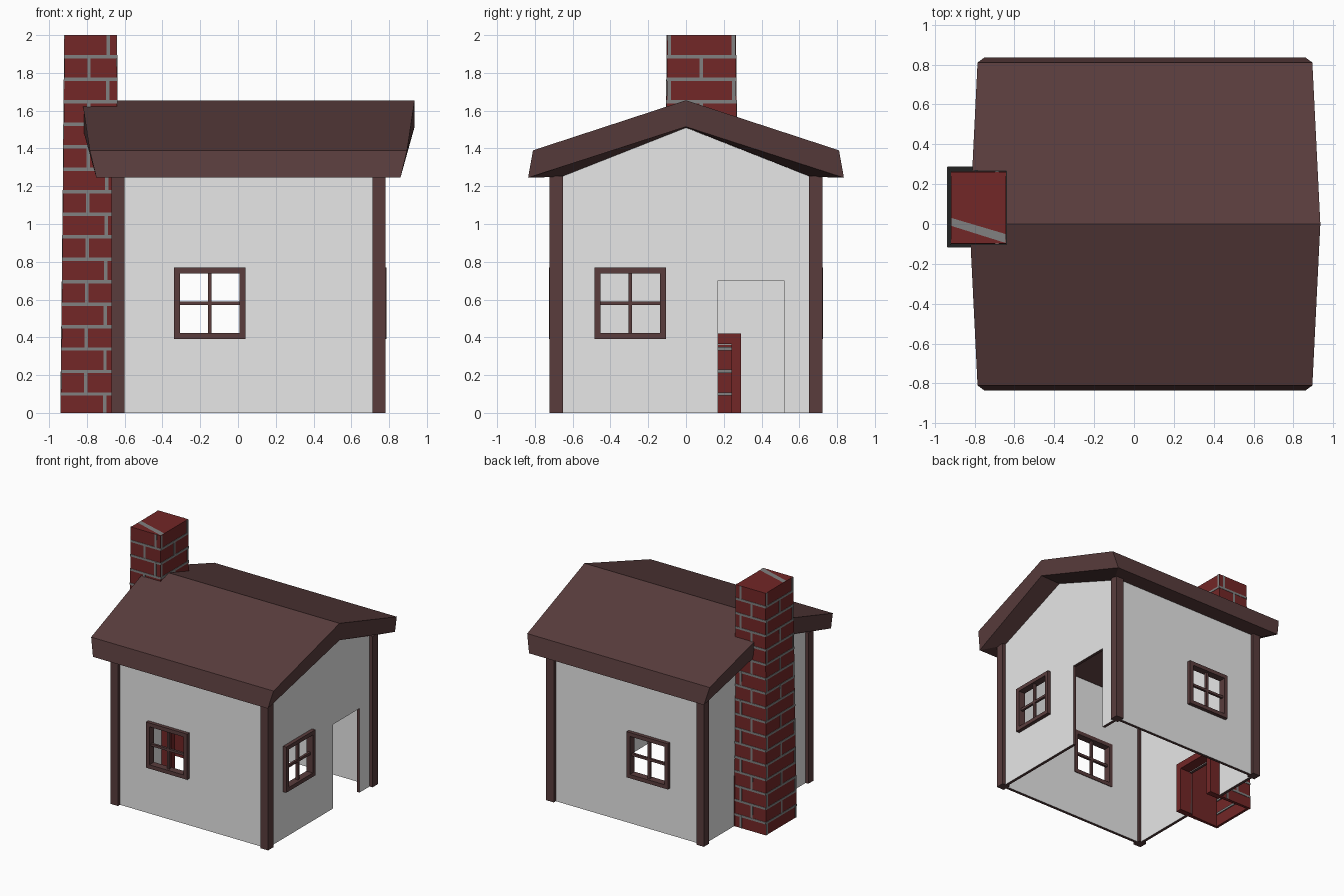
import bpy, bmesh
from mathutils import Matrix, Vector

if "Cube" in bpy.data.objects:
    bpy.data.objects.remove(bpy.data.objects["Cube"])


def material(name, r, g, b):
    m = bpy.data.materials.new(name)
    m.diffuse_color = (r, g, b, 1)
    m.use_nodes = True
    m.node_tree.nodes["Principled BSDF"].inputs["Base Color"].default_value = m.diffuse_color
    return m


PLASTER = material("pale_plaster", .8, .8, .8)
WOOD = material("dark_brown_wood", .10, .046, .046)
BRICK = material("red_brick", .17, .02, .02)
MORTAR = material("grey_mortar", .22, .22, .22)


def add(name, mesh, *mats):
    for m in mats:
        mesh.materials.append(m)
    ob = bpy.data.objects.new(name, mesh)
    bpy.context.collection.objects.link(ob)
    return ob


def from_bmesh(name, bm, *mats):
    bmesh.ops.recalc_face_normals(bm, faces=bm.faces)
    mesh = bpy.data.meshes.new(name)
    bm.to_mesh(mesh)
    bm.free()
    return add(name, mesh, *mats)


def bm_box(bm, lo, hi):
    lo, hi = Vector(lo), Vector(hi)
    mat = Matrix.Translation((lo + hi) / 2) @ Matrix.Diagonal((*(hi - lo), 1))
    bmesh.ops.create_cube(bm, size=1, matrix=mat)


def boxes(name, mat, *pairs):
    bm = bmesh.new()
    for lo, hi in pairs:
        bm_box(bm, lo, hi)
    return from_bmesh(name, bm, mat)


def rect(u0, v0, u1, v1):
    return [(u0, v0), (u1, v0), (u1, v1), (u0, v1)]


def panel(name, axis, pos, depth, loops, *mats):
    """Flat outline with holes, extruded, stood up facing along axis."""
    cu = bpy.data.curves.new(name, 'CURVE')
    cu.dimensions, cu.fill_mode, cu.extrude = '2D', 'BOTH', depth / 2
    for pts in loops:
        s = cu.splines.new('POLY')
        s.points.add(len(pts) - 1)
        for p, (u, v) in zip(s.points, pts):
            p.co = (u, v, 0, 1)
        s.use_cyclic_u = True
    tmp = bpy.data.objects.new(name, cu)
    bpy.context.collection.objects.link(tmp)
    ev = tmp.evaluated_get(bpy.context.evaluated_depsgraph_get())
    mesh = bpy.data.meshes.new_from_object(ev)
    bpy.data.objects.remove(tmp)
    mesh.materials.clear()
    for f in mesh.polygons:  # cut edges take the second material
        f.material_index = 1 if len(mats) > 1 and abs(f.normal.z) < .5 else 0
        f.use_smooth = False
    if axis == 'y':
        m = Matrix(((1, 0, 0, 0), (0, 0, -1, pos), (0, 1, 0, 0), (0, 0, 0, 1)))
    else:
        m = Matrix(((0, 0, 1, pos), (1, 0, 0, 0), (0, 1, 0, 0), (0, 0, 0, 1)))
    mesh.transform(m)
    return add(name, mesh, *mats)


# Walls: outer faces at x -.645 / .755 and y +-.695
T, X0, X1, Y1 = .025, -.645, .755, .695
WZ0, WZ1 = .39, .77


def hole(u):
    return rect(u + .012, WZ0 + .012, u + .368, WZ1 - .012)


def gable(y0, y1, top):
    """Gable outline with an opening rising from the ground."""
    return [(-Y1, 0), (y0, 0), (y0, top), (y1, top), (y1, 0),
            (Y1, 0), (Y1, 1.25), (0, 1.515), (-Y1, 1.25)]


for name, s in (("front", -1), ("back", 1)):
    panel(name + "_wall", 'y', s * (Y1 - T / 2), T,
          [rect(X0, 0, X1, 1.255), hole(-.34)], PLASTER, WOOD)
panel("right_wall_with_doorway", 'x', X1 - T / 2, T,
      [gable(.17, .52, .70), hole(-.485)], PLASTER, WOOD)
panel("left_wall", 'x', X0 + T / 2, T, [gable(-.07, .24, .36)], PLASTER, WOOD)


# Windows: square frame plus crossed bars
def window(name, axis, pos, u):
    panel(name + "_frame", axis, pos, .06,
          [rect(u, WZ0, u + .38, WZ1), rect(u + .032, WZ0 + .032, u + .348, WZ1 - .032)], WOOD)
    c, z = u + .19, (WZ0 + WZ1) / 2
    panel(name + "_upright_bar", axis, pos, .02, [rect(c - .01, WZ0 + .03, c + .01, WZ1 - .03)], WOOD)
    panel(name + "_cross_bar", axis, pos, .02, [rect(u + .03, z - .01, u + .35, z + .01)], WOOD)


window("front_window", 'y', -Y1, -.34)
window("back_window", 'y', Y1, -.34)
window("right_window", 'x', X1, -.485)

# Corner posts
for side, x in (("left", -.67), ("right", .712)):
    for end, y in (("front", -.722), ("back", .652)):
        boxes(f"{end}_{side}_post", WOOD, ((x, y, 0), (x + .07, y + .07, 1.255)))

# Roof: thick slab with flared ends, lofted over eave, ridge, eave
CX = .055
bm = bmesh.new()
rows = []
for s in (-1, 0, 1):
    if s:
        top, low, inn = (.81, 1.39, .84), (.836, 1.245, .805), (.66, 1.25, .70)
    else:
        top, low, inn = (0, 1.655, .88), (0, 1.515, .88), (0, 1.51, .70)
    ring = [(top, -1), (top, 1), (low, 1), (inn, 1), (inn, -1), (low, -1)]
    rows.append([bm.verts.new((CX + e * h, s * y, z)) for (y, z, h), e in ring])
for a, b in zip(rows, rows[1:]):
    for i in range(6):
        j = (i + 1) % 6
        bm.faces.new((a[i], a[j], b[j], b[i]))
for r in (rows[0], rows[2]):
    bm.faces.new((r[0], r[1], r[2], r[5]))
    bm.faces.new((r[5], r[2], r[3], r[4]))
from_bmesh("roof", bm, WOOD)


# Chimney: tapered hollow shaft, open below and towards the hearth
def section(z):
    """x0, x1, y0, y1 of the shaft at height z."""
    t = z / 2
    return -.937 + .02 * t, -.63 - .013 * t, -.117 + .018 * t, .287 - .025 * t


bm = bmesh.new()
rings = []
for z in (0, .37, 2):
    x0, x1, y0, y1 = section(z)
    rings.append([bm.verts.new((x, y, z)) for x, y in rect(x0, y0, x1, y1)])
for k, (a, b) in enumerate(zip(rings, rings[1:])):
    for i in range(4):
        if k == 0 and i == 1:
            continue  # hearth opening
        j = (i + 1) % 4
        bm.faces.new((a[i], a[j], b[j], b[i]))
bm.faces.new(rings[2])
shaft = from_bmesh("chimney_shaft", bm, BRICK)
mod = shaft.modifiers.new("thickness", 'SOLIDIFY')
mod.thickness, mod.offset = .03, -1

# Fireplace surround inside the room
FX = -.53
boxes("fireplace_surround", BRICK,
      ((-.65, -.12, 0), (FX, -.07, .42)), ((-.65, .24, 0), (FX, .29, .42)),
      ((-.65, -.07, .365), (FX, .24, .42)))

# Mortar: thin plates on each chimney side, joints staggered by course
bm = bmesh.new()
E, H, STEP = .003, .009, .119
for n in range(17):
    z = .10 + STEP * n
    zl, zh = max(0, z - STEP), min(2, z)
    x0, x1, y0, y1 = section((zl + zh) / 2)
    sx0, sx1, sy0, sy1 = section(min(z, 2))
    odd = n % 2
    for ya, yb in ((sy0, y0), (sy1, y1)):
        if z < 1.99:
            bm_box(bm, (sx0, ya - E, z - H), (sx1, ya + E, z + H))
        xj = x0 + (.13 if odd else .23)
        bm_box(bm, (xj - H, yb - E, zl), (xj + H, yb + E, zh))
    for xa, xb in ((sx0, x0), (sx1, x1)):
        if xa == sx1 and z < .5:
            continue
        if z < 1.99:
            bm_box(bm, (xa - E, sy0, z - H), (xa + E, sy1, z + H))
        for yj in ([.08] if odd else [y0 + .012, y1 - .012]):
            bm_box(bm, (xb - E, yj - H, zl), (xb + E, yj + H, zh))
# joints on the hearth's back face
for z in (.10, .22, .34):
    bm_box(bm, (-.908, -.08, z - H), (-.9, .25, z + H))
from_bmesh("chimney_mortar", bm, MORTAR)

# Slanted mortar line on the chimney top
bm = bmesh.new()
bm.faces.new([bm.verts.new((x, y, 2.001)) for x, y in
              ((-.915, -.01), (-.645, -.095), (-.645, -.05), (-.915, .03))])
from_bmesh("chimney_top_mortar", bm, MORTAR)
